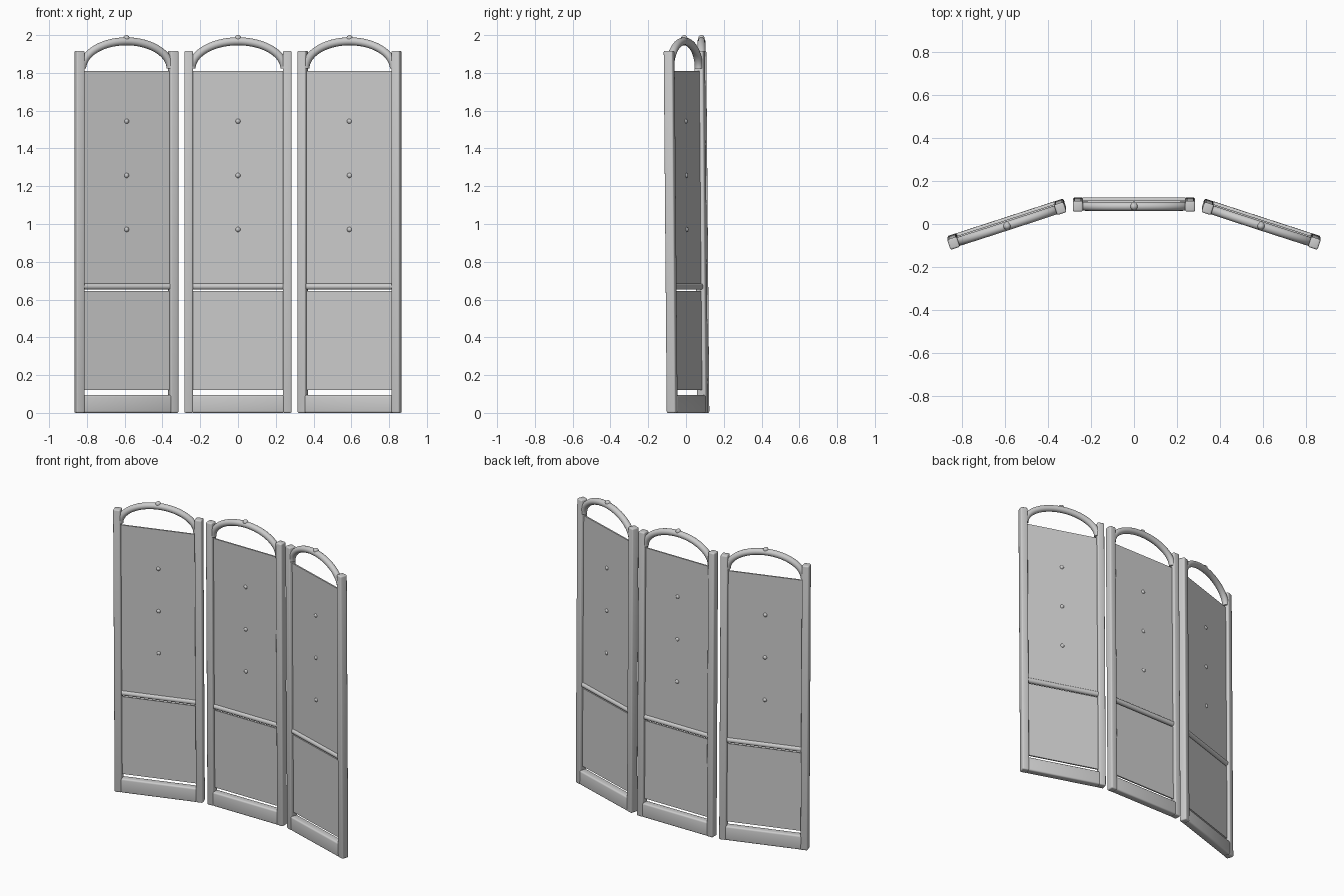
import bpy, bmesh, math
from mathutils import Matrix, Vector

if "Cube" in bpy.data.objects:
    bpy.data.objects.remove(bpy.data.objects["Cube"])

# whole screen leans very slightly forward
LEAN = Matrix(((1, 0, 0, 0), (0, 1, -0.0084, 0.0084), (0, 0, 1, 0), (0, 0, 0, 1)))


def finish(bm, name, place):
    bmesh.ops.recalc_face_normals(bm, faces=bm.faces)
    me = bpy.data.meshes.new(name)
    bm.to_mesh(me)
    bm.free()
    me.transform(LEAN @ place)
    ob = bpy.data.objects.new(name, me)
    bpy.context.collection.objects.link(ob)
    bpy.ops.object.select_all(action='DESELECT')
    ob.select_set(True)
    bpy.context.view_layer.objects.active = ob
    bpy.ops.object.shade_smooth_by_angle(angle=math.radians(35))
    return ob


def box(name, x0, x1, depth, z0, z1, place, bevel=0.0):
    bm = bmesh.new()
    m = Matrix.Translation(((x0 + x1) / 2, 0, (z0 + z1) / 2)) @ Matrix.Diagonal((x1 - x0, depth, z1 - z0, 1))
    bmesh.ops.create_cube(bm, size=1, matrix=m)
    if bevel:
        bmesh.ops.bevel(bm, geom=bm.edges[:], offset=bevel, segments=3, profile=0.5, affect='EDGES')
    finish(bm, name, place)


def ball(name, z, r, place):
    bm = bmesh.new()
    bmesh.ops.create_uvsphere(bm, u_segments=20, v_segments=12, radius=r, matrix=Matrix.Translation((0, 0, z)))
    finish(bm, name, place)


def arch(name, a, b, zc, r, place, steps=40, sides=16):
    # tube swept along a half ellipse
    bm = bmesh.new()
    rings = []
    for i in range(steps + 1):
        t = math.pi * i / steps
        c = Vector((a * math.cos(t), 0, zc + b * math.sin(t)))
        n = Vector((b * math.cos(t), 0, a * math.sin(t))).normalized()
        rings.append([bm.verts.new(c + r * (math.cos(u) * n + math.sin(u) * Vector((0, 1, 0))))
                      for u in (2 * math.pi * k / sides for k in range(sides))])
    for p, q in zip(rings, rings[1:]):
        for k in range(sides):
            j = (k + 1) % sides
            bm.faces.new((p[k], p[j], q[j], q[k]))
    bm.faces.new(rings[0])
    bm.faces.new(rings[-1])
    finish(bm, name, place)


def leaf(side, x, y, angle):
    place = Matrix.Translation((x, y, 0)) @ Matrix.Rotation(math.radians(angle), 4, 'Z')
    # frame posts and base board
    for s, tag in ((-1, "outer_a"), (1, "outer_b")):
        xs = sorted((s * 0.238, s * 0.284))
        box(f"{side}_post_{tag}", xs[0], xs[1], 0.05, 0, 1.917, place, 0.008)
    box(f"{side}_base_board", -0.245, 0.245, 0.05, 0, 0.095, place, 0.010)
    # thin infill panels
    box(f"{side}_upper_panel", -0.243, 0.243, 0.010, 0.66, 1.81, place)
    box(f"{side}_lower_panel", -0.243, 0.243, 0.010, 0.12, 0.645, place)
    # round cross rail
    bm = bmesh.new()
    bmesh.ops.create_cone(bm, cap_ends=True, segments=20, radius1=0.017, radius2=0.017, depth=0.48,
                          matrix=Matrix.Translation((0, 0, 0.669)) @ Matrix.Rotation(math.pi / 2, 4, 'Y'))
    finish(bm, f"{side}_cross_rail", place)
    # arched top rail, finial and studs
    arch(f"{side}_arch", 0.246, 0.145, 1.822, 0.021, place)
    ball(f"{side}_finial", 1.983, 0.017, place)
    for i, z in enumerate((0.971, 1.257, 1.544)):
        ball(f"{side}_stud_{i + 1}", z, 0.014, place)


leaf("left", -0.591, -0.001, 18)
leaf("centre", 0, 0.09, 0)
leaf("right", 0.591, -0.001, -18)
